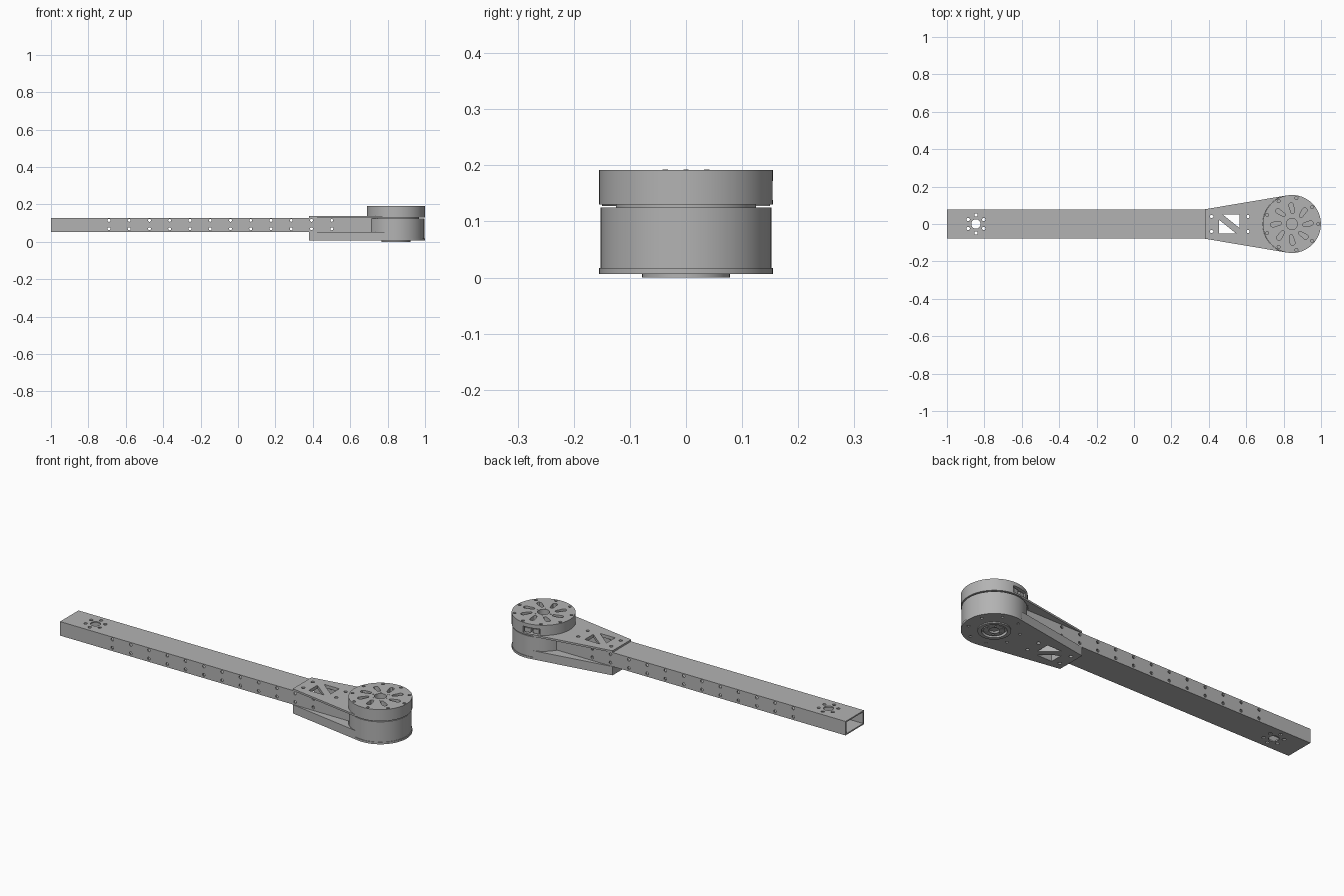
import bpy, bmesh
from math import sin, cos, pi, radians
from mathutils import Matrix, Vector

if "Cube" in bpy.data.objects:
    bpy.data.objects.remove(bpy.data.objects["Cube"])

grey = bpy.data.materials.new("machined grey")
grey.use_nodes = True
GREY = (0.45, 0.45, 0.45, 1)
grey.diffuse_color = GREY
grey.node_tree.nodes["Principled BSDF"].inputs["Base Color"].default_value = GREY

MX, R = 0.844, 0.155          # motor centre and radius
SIDEWAYS = Matrix.Rotation(pi / 2, 4, 'X')


def circle(x, y, r, n=16):
    return [(x + r * cos(2 * pi * i / n), y + r * sin(2 * pi * i / n)) for i in range(n)]


def rect(x0, y0, x1, y1):
    return [(x0, y0), (x1, y0), (x1, y1), (x0, y1)]


def slot(x, y, angle, length, r0, r1):
    """Rounded slot pointing along angle, r0 at the near end and r1 at the far end."""
    pts = [(length / 2 + r1 * cos(a), r1 * sin(a)) for a in (radians(-90 + 30 * i) for i in range(7))]
    pts += [(-length / 2 + r0 * cos(a), r0 * sin(a)) for a in (radians(90 + 30 * i) for i in range(7))]
    c, s = cos(angle), sin(angle)
    return [(x + c * u - s * v, y + s * u + c * v) for u, v in pts]


def polar(r, angle):
    return MX + r * cos(angle), r * sin(angle)


def make(name, prisms, matrix=None):
    """Object made of extruded outlines: (points, bottom, top)."""
    bm = bmesh.new()
    for pts, z0, z1 in prisms:
        base = bm.faces.new([bm.verts.new((x, y, z0)) for x, y in pts])
        top = bmesh.ops.extrude_face_region(bm, geom=[base])["geom"]
        bmesh.ops.translate(bm, vec=(0, 0, z1 - z0),
                            verts=[g for g in top if isinstance(g, bmesh.types.BMVert)])
    bmesh.ops.recalc_face_normals(bm, faces=bm.faces)
    if matrix:
        bm.transform(matrix)
    mesh = bpy.data.meshes.new(name)
    bm.to_mesh(mesh)
    bm.free()
    mesh.materials.append(grey)
    obj = bpy.data.objects.new(name, mesh)
    bpy.context.collection.objects.link(obj)
    return obj


def select(obj):
    bpy.ops.object.select_all(action='DESELECT')
    obj.select_set(True)
    bpy.context.view_layer.objects.active = obj


def cut(obj, prisms, matrix=None):
    cutter = make("cutter", prisms, matrix)
    cutter.hide_render = True
    mod = obj.modifiers.new("cut", 'BOOLEAN')
    mod.operation, mod.solver, mod.object = 'DIFFERENCE', 'EXACT', cutter
    select(obj)
    bpy.ops.object.modifier_apply(modifier=mod.name)
    bpy.data.objects.remove(cutter)


def smooth(*objs):
    for obj in objs:
        select(obj)
        bpy.ops.object.shade_smooth_by_angle(angle=radians(30))


# Shared through cuts: two triangular windows and four bolt holes
windows = [[(0.475, 0.05), (0.565, -0.022), (0.565, 0.05)],
           [(0.455, 0.022), (0.455, -0.05), (0.545, -0.05)]]
bolts = [circle(x, y, 0.009) for x in (0.415, 0.61) for y in (-0.04, 0.04)]
through = [(p, -0.1, 0.3) for p in windows + bolts]

# Hollow rectangular arm
arm = make("arm_tube", [(rect(-1, -0.078, 0.76, 0.078), 0.053, 0.128)])
cut(arm, [(rect(-1.1, -0.071, 0.75, 0.071), 0.06, 0.121)])
pivot = [circle(-0.845, 0, 0.025, 24)]
pivot += [circle(-0.845 + 0.048 * cos(a), 0.048 * sin(a), 0.009)
          for a in (radians(30 + 60 * i) for i in range(6))]
cut(arm, through + [(p, -0.1, 0.3) for p in pivot])
cut(arm, [(circle(-0.69 + 0.1083 * i, z, 0.008, 12), -0.2, 0.2)
          for i in range(12) for z in (0.07, 0.115)], SIDEWAYS)

# Teardrop outline that wraps the motor
teardrop = [(0.38, -0.079)]
teardrop += [polar(R, radians(-100 + 200 * i / 48)) for i in range(49)]
teardrop += [(0.38, 0.079)]
motor_clearance = [(circle(MX, 0, 0.156, 72), 0.017, 0.3)]

# Clamp plate on top of the arm
top_plate = make("top_plate", [(teardrop, 0.128, 0.138)])
cut(top_plate, motor_clearance)
cut(top_plate, through)

# Spacer block under the arm, joined to the round base plate
lower_block = make("lower_block", [(teardrop, 0.006, 0.053)])
cut(lower_block, motor_clearance)
base_holes = [(circle(*polar(0.125, radians(22.5 + 45 * i)), 0.007, 12), -0.1, 0.013) for i in range(8)]
cut(lower_block, through + base_holes)

# Motor housing and the narrow neck above it
housing = make("motor_housing", [(circle(MX, 0, 0.152, 72), 0.016, 0.125)])
neck = make("motor_neck", [(circle(MX, 0, 0.125, 64), 0.12, 0.135)])

# Bearing hub underneath, with stepped rings
hub = make("bearing_hub", [(circle(MX, 0, 0.078, 48), 0, 0.012)])
cut(lower_block, [(circle(MX, 0, 0.06, 48), -0.1, 0.015)])
cut(hub, [(circle(MX, 0, 0.06, 48), -0.1, 0.1)])
hub_ring = make("hub_ring", [(circle(MX, 0, 0.05, 40), 0.004, 0.017)])
cut(hub_ring, [(circle(MX, 0, 0.025, 32), -0.1, 0.014)] +
    [(circle(*polar(0.037, radians(60 * i)), 0.005, 10), -0.1, 0.012) for i in range(6)])

# Rotor cap: centre bore, radial vents, rim screws and a connector opening
rotor = make("rotor_cap", [(circle(MX, 0, R, 72), 0.13, 0.192)])
vents = [slot(*polar(0.083, radians(45 * i)), radians(45 * i + 12), 0.036, 0.009, 0.013) for i in range(8)]
screws = [circle(*polar(0.141, radians(40 * i)), 0.008, 12) for i in range(9)]
cut(rotor, [(circle(MX, 0, 0.03, 32), 0.165, 0.3)] + [(v, 0.165, 0.3) for v in vents] +
    [(s, 0.182, 0.3) for s in screws])
turn = Matrix.Translation((MX, 0, 0)) @ Matrix.Rotation(radians(102), 4, 'Z')
cut(rotor, [(rect(0.125, -0.045, 0.2, 0.045), 0.138, 0.172)], turn)
hub_screws = make("rotor_hub_bolts", [(circle(*polar(0.043, radians(60 * i)), 0.005, 10), 0.19, 0.193)
                                      for i in range(6)])
connector = make("connector_sockets", [(rect(0.12, y - 0.016, 0.145, y + 0.016), 0.142, 0.165)
                                       for y in (-0.022, 0.022)], turn)

smooth(arm, top_plate, lower_block, housing, neck, hub, hub_ring, rotor, hub_screws, connector)
